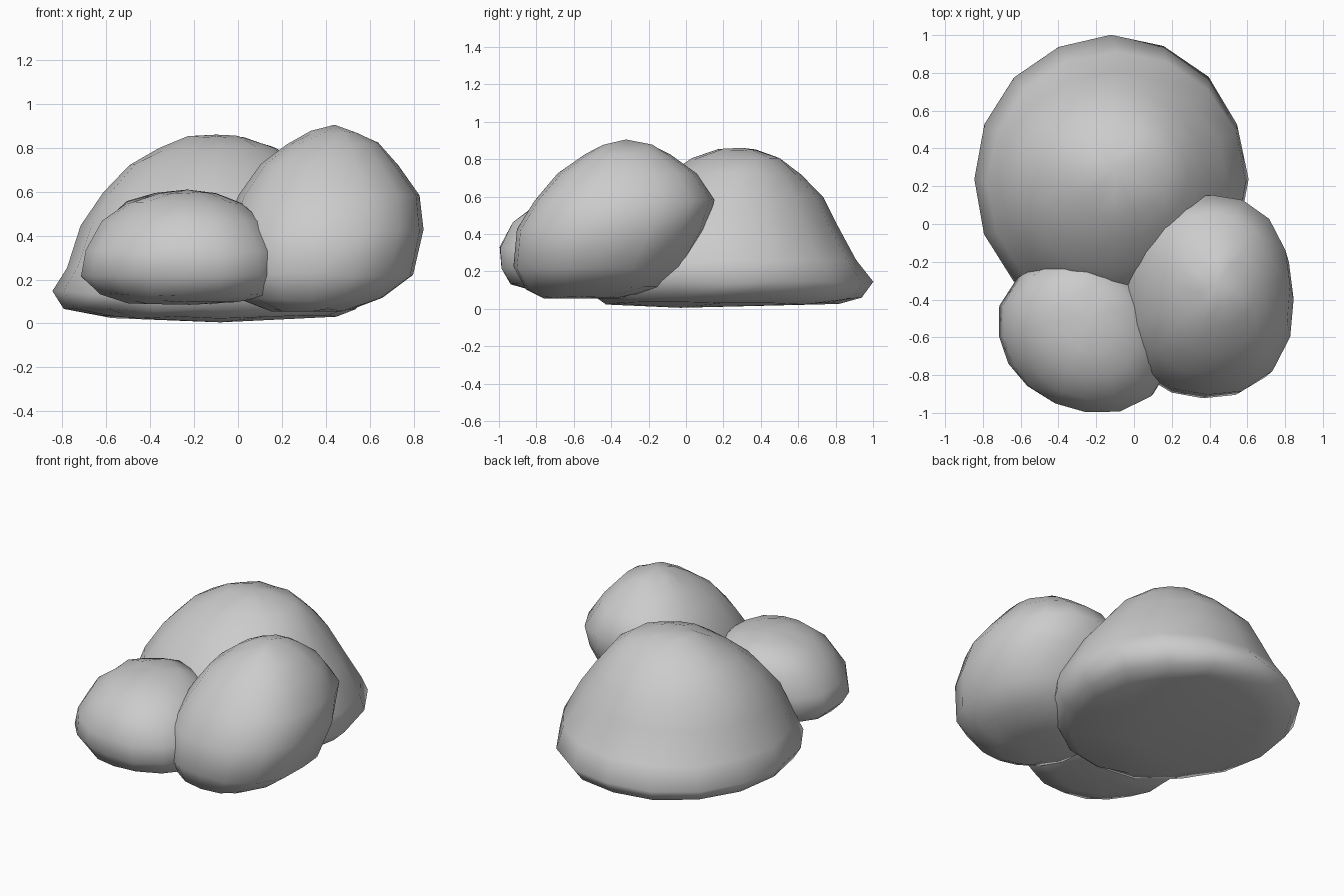
import bpy, bmesh, math, random


def boulder(name, bottom, top, rings, sides=16, power=2.0, skew=0.0, seed=1):
    """Loft rings of (z, xmin, xmax, ymin, ymax) between two pole points."""
    rnd = random.Random(seed)
    bm = bmesh.new()
    loops = []
    for z, x0, x1, y0, y1 in rings:
        loop = []
        for i in range(sides):
            a = 2 * math.pi * i / sides
            c, s = math.cos(a), math.sin(a)
            n = (abs(c) ** power + abs(s) ** power) ** (-1 / power)
            # negative skew stretches the outline from back left to front right
            k = n * (1 + skew * math.sin(2 * a)) * (1 - rnd.uniform(0, 0.015))
            loop.append(bm.verts.new(((x0 + x1) / 2 + (x1 - x0) / 2 * c * k,
                                      (y0 + y1) / 2 + (y1 - y0) / 2 * s * k,
                                      z + rnd.uniform(-0.008, 0.008))))
        loops.append(loop)
    lo, hi = bm.verts.new(bottom), bm.verts.new(top)
    for i in range(sides):
        j = (i + 1) % sides
        bm.faces.new((lo, loops[0][j], loops[0][i]))
        bm.faces.new((hi, loops[-1][i], loops[-1][j]))
        for a, b in zip(loops, loops[1:]):
            bm.faces.new((a[i], a[j], b[j], b[i]))
    bmesh.ops.recalc_face_normals(bm, faces=bm.faces)
    for f in bm.faces:
        f.smooth = True
    me = bpy.data.meshes.new(name)
    bm.to_mesh(me)
    bm.free()
    ob = bpy.data.objects.new(name, me)
    bpy.context.collection.objects.link(ob)
    return ob


# wide flat-bottomed boulder at the back
boulder("back_boulder", (-0.08, -0.03, 0.005), (-0.1, 0.30, 0.86), [
    (0.03, -0.62, 0.45, -0.43, 0.82),
    (0.06, -0.80, 0.54, -0.50, 0.95),
    (0.14, -0.855, 0.61, -0.53, 1.005),
    (0.26, -0.785, 0.60, -0.48, 0.92),
    (0.45, -0.72, 0.50, -0.38, 0.81),
    (0.60, -0.62, 0.39, -0.25, 0.735),
    (0.72, -0.50, 0.29, -0.09, 0.62),
    (0.80, -0.36, 0.18, 0.03, 0.52),
    (0.85, -0.24, 0.03, 0.17, 0.38)], seed=3)

# tall boulder at the front right
boulder("right_boulder", (0.38, -0.55, 0.055), (0.44, -0.32, 0.905), [
    (0.06, 0.15, 0.52, -0.76, -0.35),
    (0.11, 0.00, 0.66, -0.86, -0.12),
    (0.22, -0.07, 0.80, -0.925, 0.00),
    (0.42, -0.07, 0.85, -0.905, 0.11),
    (0.58, 0.00, 0.83, -0.81, 0.16),
    (0.72, 0.10, 0.73, -0.69, 0.06),
    (0.82, 0.22, 0.64, -0.54, -0.08),
    (0.87, 0.33, 0.55, -0.45, -0.17)], power=2.35, skew=-0.02, seed=5)

# low boulder at the front left
boulder("left_boulder", (-0.22, -0.6, 0.085), (-0.23, -0.5, 0.61), [
    (0.095, -0.50, 0.00, -0.82, -0.38),
    (0.13, -0.63, 0.14, -0.94, -0.27),
    (0.22, -0.72, 0.20, -0.99, -0.20),
    (0.33, -0.70, 0.19, -1.0, -0.18),
    (0.46, -0.62, 0.12, -0.93, -0.19),
    (0.55, -0.51, 0.02, -0.81, -0.25),
    (0.59, -0.38, -0.10, -0.68, -0.35)], power=2.15, skew=-0.08, seed=8)
